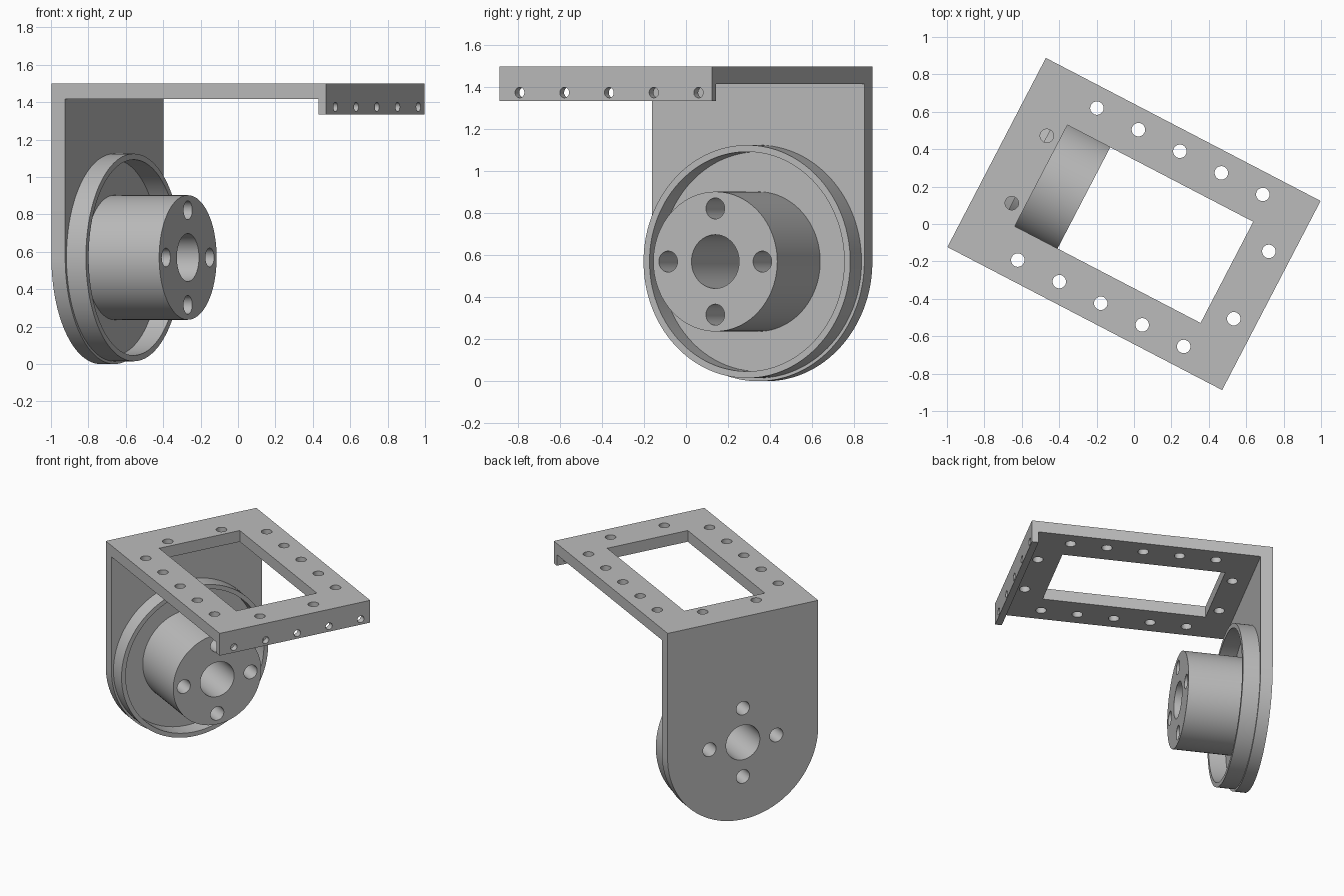
import bpy, bmesh, math
from mathutils import Matrix, Vector

cube = bpy.data.objects.get("Cube")
if cube:
    bpy.data.objects.remove(cube, do_unlink=True)

# Single grey finish
grey = bpy.data.materials.new("plain grey")
grey.use_nodes = True
colour = (0.5, 0.5, 0.5, 1)
grey.diffuse_color = colour
grey.node_tree.nodes["Principled BSDF"].inputs["Base Color"].default_value = colour

# Bracket dimensions, before the whole is turned about z
HALF_L, HALF_W = 0.828, 0.57
TOP, UNDER = 1.5, 1.417
AXIS_Z = 0.57
PLATE_FRONT = -0.745
TURN = Matrix.Rotation(math.radians(-27.5), 4, "Z")


def box(bm, lo, hi):
    lo, hi = Vector(lo), Vector(hi)
    m = Matrix.Translation((lo + hi) / 2) @ Matrix.Diagonal((*(hi - lo), 1))
    bmesh.ops.create_cube(bm, size=1, matrix=m)


def rod(bm, centre, radius, length, axis="X", sides=48):
    turn = Matrix.Rotation(math.pi / 2, 4, "Y") if axis == "X" else Matrix()
    bmesh.ops.create_cone(bm, cap_ends=True, segments=sides, radius1=radius,
                          radius2=radius, depth=length,
                          matrix=Matrix.Translation(centre) @ turn)


def to_object(bm, name):
    bmesh.ops.recalc_face_normals(bm, faces=bm.faces)
    mesh = bpy.data.meshes.new(name)
    bm.to_mesh(mesh)
    bm.free()
    obj = bpy.data.objects.new(name, mesh)
    bpy.context.collection.objects.link(obj)
    return obj


def finish(name, solid, cutter):
    """Subtract the cutter, turn the part into place and shade it."""
    obj = to_object(solid, name)
    obj.data.materials.append(grey)
    tool = to_object(cutter, name + "_cutter")
    tool.hide_render = True
    mod = obj.modifiers.new("cut", "BOOLEAN")
    mod.operation, mod.solver, mod.object = "DIFFERENCE", "EXACT", tool
    bpy.ops.object.select_all(action="DESELECT")
    bpy.context.view_layer.objects.active = obj
    obj.select_set(True)
    bpy.ops.object.modifier_apply(modifier=mod.name)
    bpy.data.objects.remove(tool, do_unlink=True)
    obj.data.transform(TURN)
    bpy.ops.object.shade_smooth_by_angle(angle=math.radians(30))


def bolt_circle(bm):
    """Shaft bore with four bolt holes around it."""
    rod(bm, (-0.5, 0, AXIS_Z), 0.128, 2, sides=64)
    for i in range(4):
        a = i * math.pi / 2
        rod(bm, (-0.5, 0.253 * math.cos(a), AXIS_Z + 0.253 * math.sin(a)), 0.05, 2)


# Top frame with window and bolt holes
solid, cut = bmesh.new(), bmesh.new()
box(solid, (-HALF_L, -HALF_W, UNDER), (HALF_L, HALF_W, TOP))
box(cut, (-0.56, -0.305, 1), (0.56, 0.305, 2))
for side in (-1, 1):
    for i in range(-2, 3):
        rod(cut, (0.038 + 0.25 * i, side * 0.458, TOP), 0.036, 1, "Z", 32)
    for u in (-0.631, 0.707):
        rod(cut, (u, side * 0.203, TOP), 0.036, 1, "Z", 32)
finish("top_frame", solid, cut)

# Drilled lip hanging from the far end
solid, cut = bmesh.new(), bmesh.new()
box(solid, (HALF_L - 0.045, -HALF_W, 1.335), (HALF_L, HALF_W, UNDER))
for i in range(-2, 3):
    rod(cut, (HALF_L, 0.018 + 0.24 * i, 1.375), 0.025, 0.5, sides=32)
finish("end_lip", solid, cut)

# Upright plate with a half-round foot
solid, cut = bmesh.new(), bmesh.new()
profile = [(HALF_W, UNDER), (-HALF_W, UNDER)]
for i in range(65):
    a = math.pi * (1 + i / 64)
    profile.append((HALF_W * math.cos(a), AXIS_Z + HALF_W * math.sin(a)))
face = solid.faces.new([solid.verts.new((-HALF_L, v, z)) for v, z in profile])
grown = bmesh.ops.extrude_face_region(solid, geom=[face])["geom"]
bmesh.ops.translate(solid, vec=(PLATE_FRONT + HALF_L, 0, 0),
                    verts=[g for g in grown if isinstance(g, bmesh.types.BMVert)])
if not any(f.normal.x < -0.9 for f in solid.faces) or len(solid.faces) == len(profile) + 1:
    # close the back if the extrusion carried the only cap forward
    back = [v for v in solid.verts if v.co.x < PLATE_FRONT - 0.01]
    if not any(all(v in back for v in f.verts) for f in solid.faces):
        bmesh.ops.contextual_create(solid, geom=back)
bolt_circle(cut)
finish("upright_plate", solid, cut)

# Thin guard ring around the hub
solid, cut = bmesh.new(), bmesh.new()
END = -0.628
rod(solid, ((PLATE_FRONT + END) / 2, 0, AXIS_Z), 0.555, END - PLATE_FRONT, sides=128)
rod(cut, (END, 0, AXIS_Z), 0.523, 1, sides=128)
finish("guard_ring", solid, cut)

# Hub drilled through
solid, cut = bmesh.new(), bmesh.new()
END = -0.302
rod(solid, ((PLATE_FRONT + END) / 2, 0, AXIS_Z), 0.333, END - PLATE_FRONT, sides=96)
bolt_circle(cut)
finish("hub", solid, cut)
